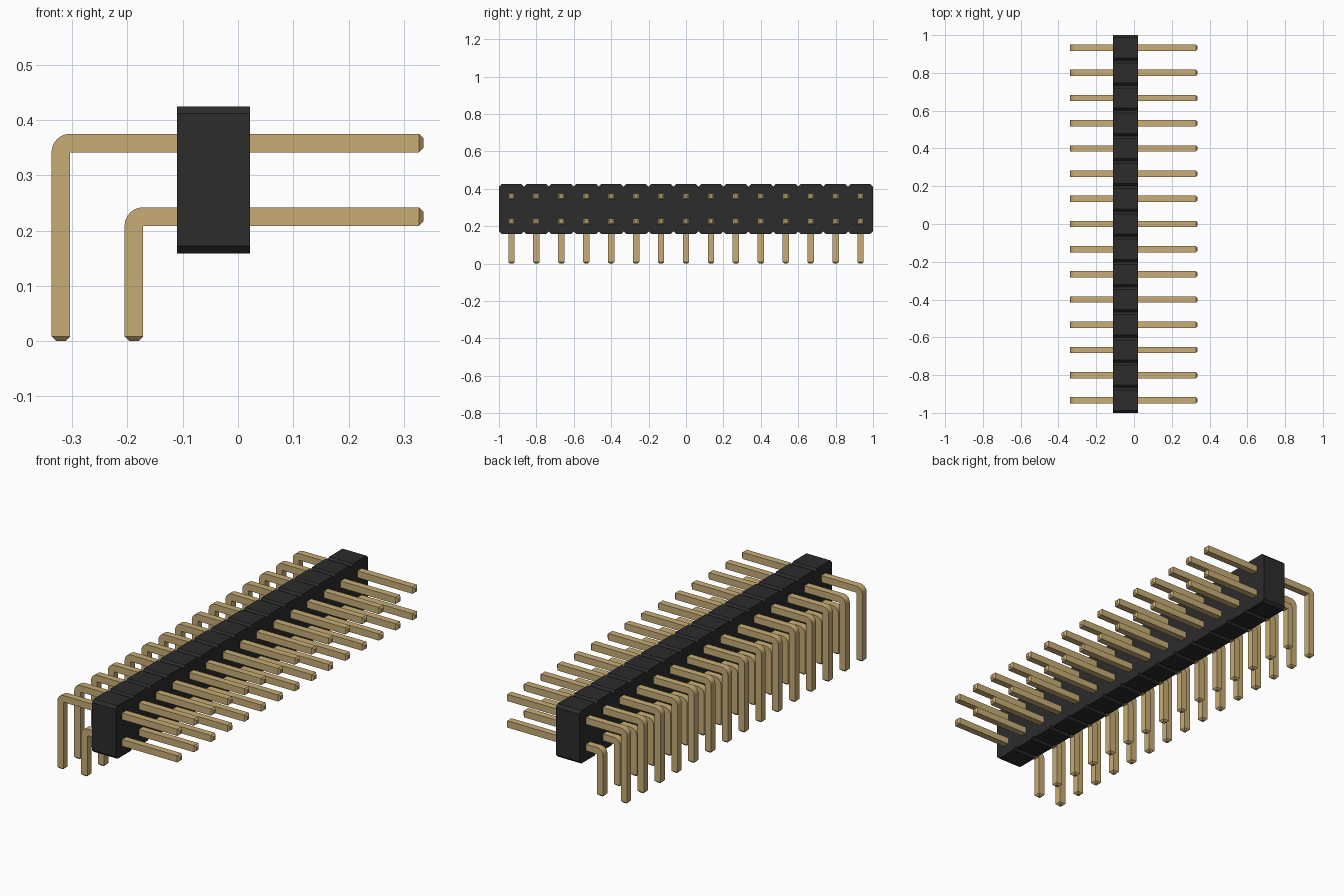
import bpy, bmesh, math

cube = bpy.data.objects.get("Cube")
if cube:
    bpy.data.objects.remove(cube, do_unlink=True)

COUNT = 15
PITCH = 2 / COUNT
W = 0.0336            # pin thickness
TIP = W / 4           # pin tip chamfer
X0, X1 = -0.110, 0.022
Z0, Z1 = 0.159, 0.425
CH = PITCH / 10       # housing notch chamfer


def material(name, rgb):
    m = bpy.data.materials.new(name)
    m.use_nodes = True
    col = (*rgb, 1)
    m.diffuse_color = col
    m.node_tree.nodes["Principled BSDF"].inputs["Base Color"].default_value = col
    return m


black = material("black plastic", (0.025, 0.025, 0.025))
gold = material("gold metal", (0.58, 0.42, 0.18))


def finish(bm, name, mat):
    bmesh.ops.remove_doubles(bm, verts=bm.verts, dist=1e-5)
    bmesh.ops.recalc_face_normals(bm, faces=bm.faces)
    me = bpy.data.meshes.new(name)
    bm.to_mesh(me)
    bm.free()
    me.materials.append(mat)
    ob = bpy.data.objects.new(name, me)
    bpy.context.collection.objects.link(ob)
    return ob


# Housing: a notched strip outline, extruded across x
def housing():
    bottom = []
    for i in range(COUNT):
        a = -1 + i * PITCH
        bottom += [(a, Z0 + CH), (a + CH, Z0), (a + PITCH - CH, Z0)]
    bottom.append((1, Z0 + CH))
    top = [(y, Z0 + Z1 - z) for y, z in reversed(bottom)]
    bm = bmesh.new()
    face = bm.faces.new([bm.verts.new((X0, y, z)) for y, z in bottom + top])
    ext = bmesh.ops.extrude_face_region(bm, geom=[face])
    verts = [g for g in ext["geom"] if isinstance(g, bmesh.types.BMVert)]
    bmesh.ops.translate(bm, verts=verts, vec=(X1 - X0, 0, 0))
    return finish(bm, "housing", black)


# Bent square pin: rings from the foot, round the bend, to the free end
def pin_row(name, leg_x, arm_z, end_x=0.336, bend_steps=6):
    h = W / 2
    cx, cz = leg_x + h, arm_z - h          # inner corner of the bend
    rings = [((cx - TIP, 0), (cx - W + TIP, 0), h - TIP),
             ((cx, TIP), (cx - W, TIP), h)]
    for i in range(bend_steps + 1):
        a = math.pi - i * math.pi / 2 / bend_steps
        rings.append(((cx, cz), (cx + W * math.cos(a), cz + W * math.sin(a)), h))
    rings += [((end_x - TIP, cz), (end_x - TIP, cz + W), h),
              ((end_x, cz + TIP), (end_x, cz + W - TIP), h - TIP)]

    bm = bmesh.new()
    loops = []
    for (ix, iz), (ox, oz), r in rings:
        loops.append([bm.verts.new(p) for p in
                      ((ox, -r, oz), (ox, r, oz), (ix, r, iz), (ix, -r, iz))])
    for p, q in zip(loops, loops[1:]):
        for k in range(4):
            n = (k + 1) % 4
            bm.faces.new((p[k], p[n], q[n], q[k]))
    bm.faces.new(loops[0])
    bm.faces.new(loops[-1])
    ob = finish(bm, name, gold)
    ob.location.y = -1 + PITCH / 2

    bpy.ops.object.select_all(action='DESELECT')
    ob.select_set(True)
    bpy.context.view_layer.objects.active = ob
    bpy.ops.object.shade_smooth_by_angle(angle=math.radians(25))

    arr = ob.modifiers.new("repeat", 'ARRAY')
    arr.count = COUNT
    arr.use_relative_offset = False
    arr.use_constant_offset = True
    arr.constant_offset_displace = (0, PITCH, 0)
    return ob


housing()
pin_row("upper_pins", -0.3207, 0.3585)
pin_row("lower_pins", -0.1885, 0.2255)
